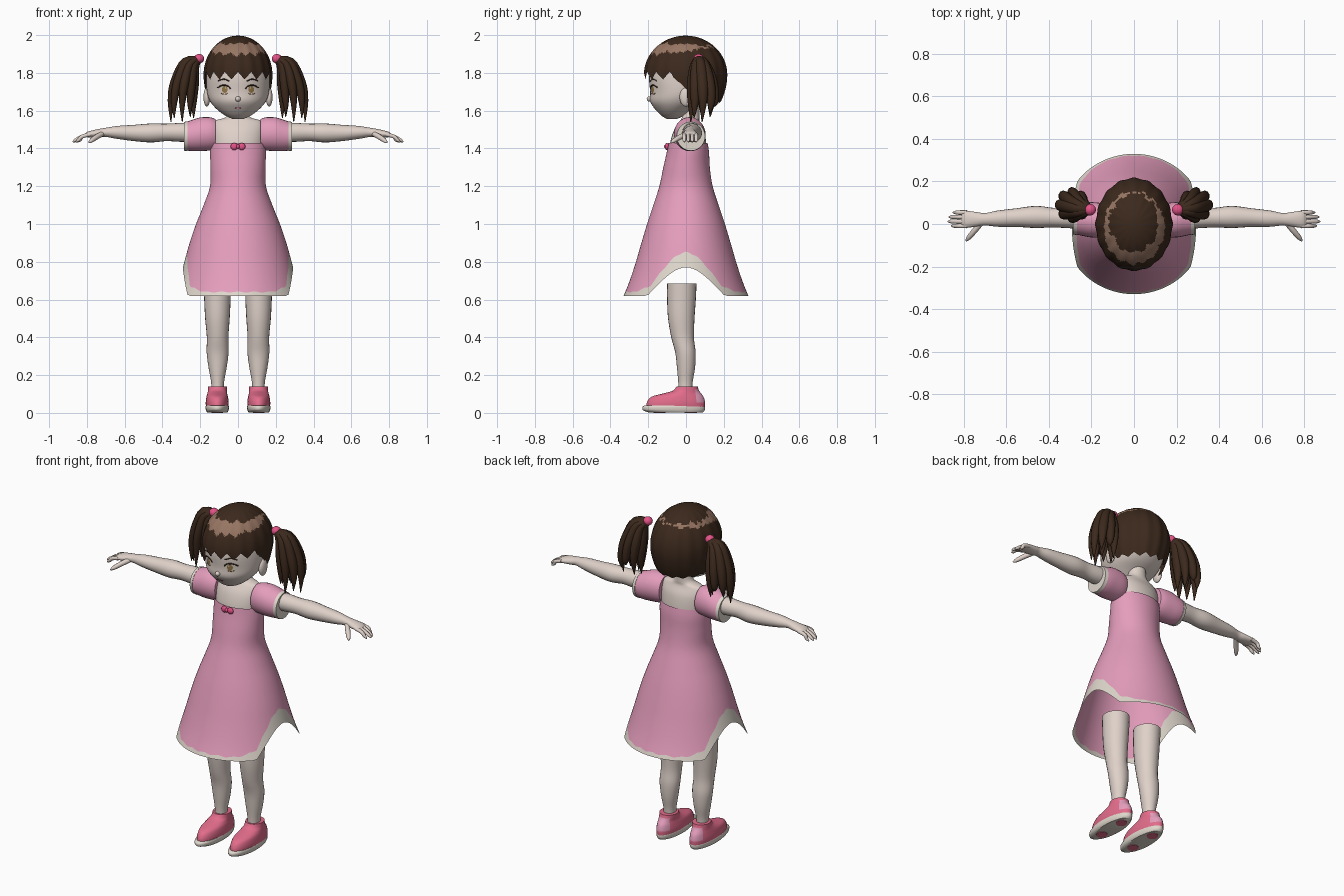
import bpy, bmesh
from math import sin, cos, pi, sqrt, radians
from mathutils import Vector

if "Cube" in bpy.data.objects:
    bpy.data.objects.remove(bpy.data.objects["Cube"])


def material(name, *rgb):
    col = [(c / 255) ** 2.2 for c in rgb] + [1]
    m = bpy.data.materials.new(name)
    m.use_nodes = True
    m.diffuse_color = col
    m.node_tree.nodes["Principled BSDF"].inputs["Base Color"].default_value = col
    return m


SKIN = material("skin", 222, 208, 200)
DRESS = material("dress pink", 228, 156, 187)
TRIM = material("trim cream", 222, 214, 203)
HAIR = material("dark brown hair", 62, 45, 34)
SHINE = material("hair highlight", 150, 117, 99)
SHOE = material("shoe pink", 226, 108, 138)
BOW = material("bow pink", 226, 84, 134)
IRIS = material("iris tan", 150, 120, 72)


def spline(pts, steps=4):
    """Smooth list of tuples running through the given tuples."""
    p = [Vector(q) for q in pts]
    out = []
    for i in range(len(p) - 1):
        m0 = (p[i + 1] - p[max(i - 1, 0)]) / 2
        m1 = (p[min(i + 2, len(p) - 1)] - p[i]) / 2
        for s in range(steps):
            t = s / steps
            h = t * t * (3 - 2 * t)
            out.append(p[i] * (1 - h) + p[i + 1] * h
                       + m0 * (t * (1 - t) ** 2) - m1 * (t * t * (1 - t)))
    return out + [p[-1]]


def finish(name, bm, mats, mirror):
    me = bpy.data.meshes.new(name)
    bm.to_mesh(me)
    bm.free()
    ob = bpy.data.objects.new(name, me)
    bpy.context.collection.objects.link(ob)
    for m in mats:
        me.materials.append(m)
    bpy.ops.object.select_all(action='DESELECT')
    ob.select_set(True)
    bpy.context.view_layer.objects.active = ob
    bpy.ops.object.shade_smooth_by_angle(angle=radians(50))
    if mirror:
        ob.modifiers.new("mirror", 'MIRROR').use_mirror_merge = False
    return ob


def tube(name, pts, mats, ref=(1, 0, 0), axis=None, n=20, mirror=False, rule=None, steps=4):
    """Oval sections (x, y, z, radius along ref, radius across)."""
    sec = spline(pts, steps)
    bm = bmesh.new()
    rings = []
    for k, s in enumerate(sec):
        a, b = sec[max(k - 1, 0)], sec[min(k + 1, len(sec) - 1)]
        t = Vector(axis) if axis else (Vector(b[:3]) - Vector(a[:3])).normalized()
        u = Vector(ref)
        u = (u - t * u.dot(t)).normalized()
        v = t.cross(u)
        rings.append([bm.verts.new(Vector(s[:3]) + u * s[3] * cos(2 * pi * i / n)
                                   + v * s[4] * sin(2 * pi * i / n)) for i in range(n)])
    for a, b in zip(rings, rings[1:]):
        for i in range(n):
            j = (i + 1) % n
            f = bm.faces.new((a[i], a[j], b[j], b[i]))
            if rule:
                f.material_index = rule(f.calc_center_median())
    bm.faces.new(rings[0][::-1])
    bm.faces.new(rings[-1])
    return finish(name, bm, mats, mirror)


def drape(name, radius, height, rows, n, mats, rule):
    """Open shell: radius(z, a) gives rx, ry, cy; height(j, a) gives each row."""
    bm = bmesh.new()
    grid = []
    for j in range(rows + 1):
        row = []
        for i in range(n):
            a = 2 * pi * i / n
            z = height(j, a)
            rx, ry, cy = radius(z, a)
            row.append(bm.verts.new((rx * cos(a), cy + ry * sin(a), z)))
        grid.append(row)
    for j in range(rows):
        for i in range(n):
            k = (i + 1) % n
            f = bm.faces.new((grid[j][i], grid[j + 1][i], grid[j + 1][k], grid[j][k]))
            f.material_index = rule(j, f.calc_center_median())
    bmesh.ops.remove_doubles(bm, verts=bm.verts, dist=1e-5)
    return finish(name, bm, mats, False)


def ball(name, loc, size, mat, mirror=False):
    bm = bmesh.new()
    bmesh.ops.create_uvsphere(bm, u_segments=20, v_segments=12, radius=1)
    for v in bm.verts:
        v.co = Vector(loc) + v.co * Vector(size)
    return finish(name, bm, [mat], mirror)


Z, Y = (0, 0, 1), (0, 1, 0)

# Head, neck and upper chest
HEAD = [(0, -.075, 1.555, .025, .025), (0, -.07, 1.575, .07, .062), (0, -.06, 1.61, .115, .105),
        (0, -.04, 1.65, .148, .15), (0, -.02, 1.70, .165, .17), (0, -.01, 1.78, .168, .185),
        (0, 0, 1.85, .155, .175), (0, 0, 1.93, .1, .12)]
tube("head", HEAD, [SKIN], axis=Z, n=40)
tube("neck_and_chest", [(0, .01, 1.38, .135, .1), (0, .012, 1.44, .14, .094), (0, .016, 1.5, .14, .078),
                        (0, .02, 1.545, .125, .052), (0, .025, 1.57, .06, .046),
                        (0, .025, 1.64, .048, .045)], [SKIN], axis=Z, n=32)
ball("ear", (.165, 0, 1.672), (.018, .034, .05), SKIN, True)
ball("nose", (0, -.192, 1.662), (.014, .016, .014), SKIN)


def on_face(x, z):
    s = min(spline(HEAD, 30), key=lambda q: abs(q[2] - z))
    return s[1] - s[4] * sqrt(max(0, 1 - (x / s[3]) ** 2))


# Face details drawn as thin strokes and plates
def stroke(name, line, r, mat, mirror=True):
    tube(name, [(x, on_face(x, z), z, r, r) for x, z in line], [mat], ref=Y, n=8, mirror=mirror)


def plate(name, x0, z0, w, h, mat):
    bm = bmesh.new()
    pts = [(x0 + w * cos(a * pi / 8), z0 + h * sin(a * pi / 8)) for a in range(16)]
    mid = bm.verts.new((x0, on_face(x0, z0) - .004, z0))
    rim = [bm.verts.new((x, on_face(x, z) - .003, z)) for x, z in pts]
    for i in range(16):
        bm.faces.new((mid, rim[i - 1], rim[i]))
    finish(name, bm, [mat], True)


plate("iris", .07, 1.712, .015, .018, IRIS)
plate("pupil_shine", .066, 1.719, .005, .005, TRIM)
stroke("upper_lash", [(.04, 1.717), (.055, 1.731), (.08, 1.735), (.108, 1.722)], .0035, HAIR)
stroke("lower_lash", [(.055, 1.691), (.072, 1.687), (.09, 1.692)], .002, IRIS)
stroke("eyebrow", [(.045, 1.756), (.075, 1.767), (.105, 1.758)], .003, HAIR)
stroke("mouth", [(-.018, 1.616), (0, 1.613), (.018, 1.616)], .0025, SHOE, False)


# Hair cap with jagged fringe and a lighter ring
def hair_radius(z, a):
    d = z - 1.79
    k = sqrt(max(0, 1 - (d / .207) ** 2)) if d > 0 else 1 - .22 * (d / .17) ** 2
    k *= 1 + .012 * cos(16 * a)
    return .18 * k, .218 * k, -.002


def hair_edge(a):
    front = -sin(a)
    tooth = abs((a * 16 / pi) % 2 - 1)
    if front > .3:
        return 1.765 + .04 * tooth
    low = min(1, max(0, (.3 - front) / .6))
    return 1.765 - .13 * low * low * (3 - 2 * low) + .018 * tooth


def hair_colour(j, c):
    front = -c.y / .2
    zig = .006 * sin(c.x * 120) + .004 * sin(c.y * 170)
    return int(1.918 - .022 * front + zig < c.z < 1.95 + .008 * front + zig)


drape("hair_cap", hair_radius, lambda j, a: 1.997 + (hair_edge(a) - 1.997) * (j / 36) ** 2,
      36, 128, [HAIR, SHINE], hair_colour)

# Pigtails
ball("hair_bobble", (.206, .067, 1.875), (.027, .027, .025), BOW, True)
for k in range(9):
    s = .5 + .5 * cos(k * pi / 4) if k < 8 else .5
    d = .025 + .06 * sin(k * pi / 4) if k < 8 else .02
    end = 1.54 + .7 * max(0, d - .03) + .02 * (k % 3)
    tube("pigtail_strand", [(.19, .065, 1.875, .01, .01),
                            (.225 + .055 * s, .065 + .4 * d, 1.84 + .02 * s, .026, .022),
                            (.23 + .105 * s, .065 + .85 * d, 1.75, .03, .025),
                            (.235 + .12 * s, .065 + d, 1.65, .022, .018),
                            (.235 + .12 * s, .06 + d, end, .002, .002)],
         [HAIR], ref=Y, n=10, mirror=True)

# Dress with raised side hems and pale edging
PROFILE = spline([(1.43, .146, .104, .01), (1.38, .148, .112, .01), (1.3, .146, .123, .003),
                  (1.2, .148, .141, 0), (1.1, .182, .173, 0), (1, .222, .206, 0),
                  (.9, .256, .236, 0), (.8, .284, .265, 0), (.7, .312, .298, 0), (.62, .338, .33, 0)], 6)


def dress_radius(z, a):
    for p, q in zip(PROFILE, PROFILE[1:]):
        if z >= q[0]:
            break
    return p.lerp(q, min(1, max(0, (p[0] - z) / (p[0] - q[0]))))[1:]


def arch(a, width):
    return max(0, 1 - (sin(a) / width) ** 2)


def dress_row(j, a):
    hem = .62 + .15 * arch(a, .62)
    band = .02 + .06 * arch(a, .85) + .004 * cos(24 * a)
    return hem if j == 31 else 1.43 + (hem + band - 1.43) * j / 30


drape("dress", dress_radius, dress_row, 31, 96, [DRESS, TRIM], lambda j, c: int(j == 30))
tube("sleeve", [(.118, .018, 1.475, .07, .08), (.15, .018, 1.477, .08, .088), (.2, .02, 1.475, .083, .089),
                (.24, .024, 1.469, .08, .083), (.272, .026, 1.465, .075, .076)],
     [DRESS], ref=Y, axis=(1, 0, 0), n=28, mirror=True)
tube("sleeve_trim", [(.268, .026, 1.465, .078, .079), (.286, .026, 1.464, .075, .076)],
     [TRIM], ref=Y, axis=(1, 0, 0), n=28, mirror=True)
ball("bow_loop", (.02, -.101, 1.41), (.019, .011, .019), BOW, True)
ball("bow_knot", (0, -.105, 1.41), (.01, .011, .012), BOW)

# Arms and hands
tube("arm", [(.2, .03, 1.485, .05, .05), (.3, .03, 1.485, .05, .05), (.38, .03, 1.485, .046, .046),
             (.46, .033, 1.482, .052, .05), (.55, .03, 1.482, .044, .043), (.64, .025, 1.485, .038, .034),
             (.7, .022, 1.485, .029, .024), (.74, .022, 1.48, .034, .022), (.79, .022, 1.474, .04, .016),
             (.81, .022, 1.468, .034, .008)], [SKIN], ref=Y, mirror=True)
for k, tip in enumerate((.86, .875, .87, .852)):
    y = -.009 + .021 * k
    tube("finger", [(.785, y, 1.474, .011, .011), (.825, y, 1.463, .0105, .0105),
                    (tip - .015, y, 1.444, .009, .009), (tip, y, 1.434, .003, .003)],
         [SKIN], ref=Y, n=10, mirror=True)
tube("thumb", [(.715, .01, 1.48, .014, .014), (.75, -.032, 1.46, .014, .014),
               (.778, -.065, 1.44, .011, .011), (.79, -.08, 1.43, .003, .003)],
     [SKIN], ref=Z, n=10, mirror=True)

# Legs
tube("leg", [(.108, -.003, .1, .034, .038), (.108, -.003, .16, .034, .038), (.108, 0, .24, .048, .048),
             (.108, -.003, .32, .058, .054), (.108, -.018, .4, .057, .06), (.109, -.025, .5, .065, .07),
             (.109, -.024, .6, .07, .076), (.11, -.022, .685, .073, .078)],
     [SKIN], axis=Z, n=24, mirror=True)

# Shoes
tube("shoe", [(.11, -.055, .025, .059, .155), (.11, -.053, .055, .061, .154), (.11, -.045, .085, .057, .138),
              (.11, -.02, .103, .052, .1), (.109, 0, .118, .05, .069), (.108, .006, .14, .05, .056)],
     [SHOE, DRESS], axis=Z, n=32, mirror=True,
     rule=lambda c: int(c.y > .045 and .055 < c.z < .125))
tube("shoe_sole", [(.11, -.055, .003, .054, .145), (.11, -.064, .014, .06, .163),
                   (.11, -.065, .03, .062, .166), (.11, -.063, .038, .06, .16)],
     [TRIM], axis=Z, n=32, mirror=True)
for y in (-.14, .025):
    tube("sole_pad", [(.11, y, 0, .03, .032), (.11, y, .005, .03, .032)],
         [SHOE], axis=Z, mirror=True, steps=1)
